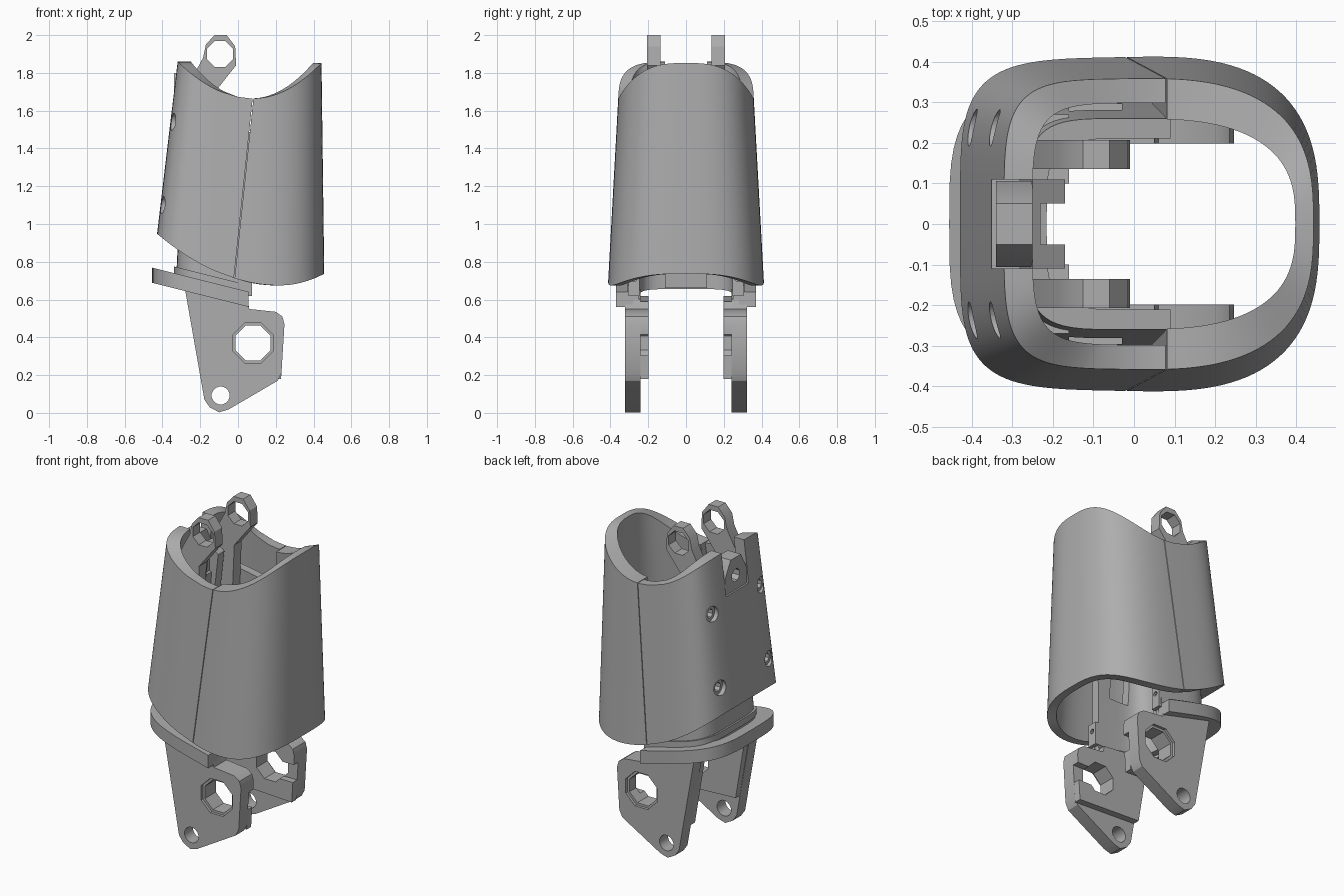
import bpy, bmesh, math
from mathutils import Vector, Matrix

if "Cube" in bpy.data.objects:
    bpy.data.objects.remove(bpy.data.objects["Cube"])

grey = bpy.data.materials.new("plain grey")
grey.use_nodes = True
COLOR = (0.42, 0.42, 0.42, 1)
grey.diffuse_color = COLOR
grey.node_tree.nodes["Principled BSDF"].inputs["Base Color"].default_value = COLOR


def finish(name, bm):
    bmesh.ops.recalc_face_normals(bm, faces=bm.faces)
    mesh = bpy.data.meshes.new(name)
    bm.to_mesh(mesh)
    bm.free()
    mesh.materials.append(grey)
    ob = bpy.data.objects.new(name, mesh)
    bpy.context.collection.objects.link(ob)
    return ob


def activate(ob):
    bpy.ops.object.select_all(action='DESELECT')
    ob.select_set(True)
    bpy.context.view_layer.objects.active = ob


def prism(name, pts, lo, hi, axis='y'):
    """Extrude a flat outline along one axis."""
    place = {'x': lambda p, h: (h, p[0], p[1]),
             'y': lambda p, h: (p[0], h, p[1]),
             'z': lambda p, h: (p[0], p[1], h)}[axis]
    bm = bmesh.new()
    face = bm.faces.new([bm.verts.new(place(p, lo)) for p in pts])
    out = bmesh.ops.extrude_face_region(bm, geom=[face])
    step = Vector(place((0, 0), hi - lo))
    bmesh.ops.translate(bm, vec=step, verts=[v for v in out['geom'] if isinstance(v, bmesh.types.BMVert)])
    return finish(name, bm)


def box(name, x, y, z):
    return prism(name, [(x[0], z[0]), (x[1], z[0]), (x[1], z[1]), (x[0], z[1])], *y)


def circle(u, v, r, n):
    return [(u + r * math.cos(math.tau * (i + .5) / n), v + r * math.sin(math.tau * (i + .5) / n)) for i in range(n)]


def cut(ob, *cutters):
    for c in cutters:
        mod = ob.modifiers.new("cut", 'BOOLEAN')
        mod.operation = 'DIFFERENCE'
        mod.solver = 'EXACT'
        mod.object = c
        activate(ob)
        bpy.ops.object.modifier_apply(modifier=mod.name)
        bpy.data.objects.remove(c)
    return ob


def mirror(ob):
    ob.modifiers.new("mirror", 'MIRROR').use_axis = (False, True, False)
    return ob


def smooth(ob):
    activate(ob)
    bpy.ops.object.shade_smooth_by_angle(angle=math.radians(30))


def lerp(a, b, t):
    return a + (b - a) * t


def oval(a, n):
    c, s = math.cos(a), math.sin(a)
    return (math.copysign(abs(c) ** (2 / n), c), math.copysign(abs(s) ** (2 / n), s))


def loft(name, rings, closed_ring, closed_stack=False):
    """Skin a stack of equal-sized rings."""
    bm = bmesh.new()
    rows = [[bm.verts.new(p) for p in r] for r in rings]
    n = len(rows[0])
    for i in range(len(rows) - (0 if closed_stack else 1)):
        a, b = rows[i], rows[(i + 1) % len(rows)]
        for j in range(n if closed_ring else n - 1):
            k = (j + 1) % n
            bm.faces.new((a[j], a[k], b[k], b[j]))
    if not closed_stack:
        bm.faces.new(rows[0])
        bm.faces.new(rows[-1])
    return bm


# --- Outer sleeve: tapered rounded tube with saddle-shaped rims ---
def rim_top(x):
    return 1.665 + (1.22 if x < .08 else 1.43) * (x - .08) ** 2


def rim_bottom(x):
    return .675 + (.65 if x < .22 else 1.1) * (x - .22) ** 2


def sleeve_point(a, t, wall_x, wall_y):
    ux, uy = oval(a, 4.5 if math.cos(a) < 0 else 2.9)
    x = ux * .43
    for _ in range(4):
        z = lerp(rim_bottom(x), rim_top(x), t)
        k = (z - .7) / 1.16
        hx = lerp(.457, .442, k) if ux > 0 else lerp(.458, .32, k)
        x = ux * hx
    hy = lerp(.412, .348, k)
    return (ux * (hx - wall_x), uy * (hy - lerp(wall_y[0], wall_y[1], t)), z)


def sleeve(name, wall_x, wall_y, side):
    steps, cols = 14, 112
    rows = [(i / steps, 0, (0, 0)) for i in range(steps + 1)]
    rows += [(1 - i / steps, wall_x, wall_y) for i in range(steps + 1)]
    rings = [[sleeve_point(math.tau * j / cols, *r) for j in range(cols)] for r in rows]
    bm = loft(name, rings, True, True)
    normal = Vector((.995, 0, -.104)) * side
    seam = Vector((.03, 0, 1.19)) - normal * .002
    bmesh.ops.bisect_plane(bm, geom=bm.verts[:] + bm.edges[:] + bm.faces[:], plane_co=seam,
                           plane_no=normal, clear_outer=True)
    bmesh.ops.holes_fill(bm, edges=[e for e in bm.edges if e.is_boundary], sides=0)
    return finish(name, bm)


front_sleeve = sleeve("front_sleeve", .045, (.05, .1), -1)
rear_sleeve = sleeve("rear_sleeve", .07, (.05, .06), 1)
cut(rear_sleeve, box("notch", (-.6, -.15), (-.11, .11), (1.6, 2)))
for y in (-.237, .237):
    for z, x in ((1.1, -.412), (1.54, -.36)):
        cut(rear_sleeve, prism("sink", circle(y, z, .046, 16), x - .1, x + .03, 'x'),
            prism("bore", circle(y, z, .028, 8), x - .1, x + .15, 'x'))


# --- Tilted half-ring collar and the inner frame above it ---
def horseshoe(hx, hy, wall, end, n=4.5):
    arc = [oval(math.radians(90 + 180 * i / 32), n) for i in range(33)]
    outer = [(u * hx, v * hy) for u, v in arc]
    inner = [(u * (hx - wall), v * (hy - wall)) for u, v in reversed(arc)]
    return [(end, hy)] + outer + [(end, -hy), (end, wall - hy)] + inner + [(end, hy - wall)]


def tilt(ob, slope):
    for v in ob.data.vertices:
        v.co.z -= slope * v.co.x
    return ob


collar = tilt(prism("collar", horseshoe(.455, .37, .09, .055, 3.6), .575, .655, 'z'), .25)
collar_lip = tilt(prism("collar_lip", horseshoe(.34, .31, .06, .06), .65, .69, 'z'), .25)

levels = [(.6, .33, 0), (.9, .315, 0), (1.2, .29, .02), (1.5, .265, .04)]
rings = [[(x, y, z - .2 * x) for x, y in horseshoe(hx, .3 - d, .05, .05 + d)] for z, hx, d in levels]
frame = finish("inner_frame", loft("inner_frame", rings, True))
cut(frame, box("window", (-.16, -.03), (-.5, .5), (.95, 1.2)))

spine = prism("spine", [(-.32, .68), (-.25, .66), (-.2, 1.4), (-.17, 1.66), (-.25, 1.72), (-.29, 1.5)], -.11, .11)
cut(spine, box("channel", (-.23, 0), (-.05, .05), (.5, 1.9)))
tab = prism("notch_tab", [(-.106, 1.48), (.106, 1.48), (.106, 1.7), (.05, 1.8), (-.05, 1.8), (-.106, 1.7)],
            -.34, -.25, 'x')
cut(tab, prism("tab_hole", circle(0, 1.69, .04, 8), -.5, 0, 'x'))

# --- Upper lugs ---
lug = prism("upper_lug", [(-.25, 1.25), (-.14, 1.25), (-.12, 1.7), (-.05, 1.79), (-.01, 1.84), (-.015, 1.94),
                          (-.06, 2), (-.125, 2), (-.17, 1.95), (-.185, 1.88), (-.255, 1.75)], .135, .207)
cut(lug, prism("lug_hole", circle(-.095, 1.9, .074, 8), 0, .5))
bridge = box("lug_bridge", (-.25, -.16), (.1, .27), (1.25, 1.42))

# --- Lower fork plates ---
outline = [(-.285, .68), (-.178, .07), (-.15, .03), (-.1, .003), (-.05, .018), (.21, .17), (.23, .21),
           (.246, .47), (.235, .51), (.2, .535), (.06, .55), (.05, .6)]
plate = prism("fork_plate", outline, .24, .322)
cut(plate, prism("big_hole", circle(.08, .37, .1, 8), .1, .5),
    prism("big_sink", circle(.08, .37, .115, 8), .305, .5),
    prism("pin_hole", circle(-.092, .092, .048, 16), .1, .5))
pad = prism("fork_pad", [(-.27, .62), (-.2, .2), (.228, .18), (.246, .47), (.235, .51), (.2, .535),
                         (.06, .55), (.05, .59)], .198, .242)
cut(pad, prism("pad_hole", circle(.08, .37, .1, 8), .1, .3),
    box("pad_slot", (.08, .4), (.1, .3), (.305, .415)))

# --- Small screw blocks at the frame's open ends ---
block = box("screw_block", (0, .075), (.245, .305), (.62, .76))
cut(block, prism("block_hole", circle(.275, .71, .015, 8), -.1, .2, 'x'))

for part in (lug, bridge, plate, pad, block):
    mirror(part)
for part in (front_sleeve, rear_sleeve, collar, collar_lip, frame, spine, tab, lug, bridge, plate, pad, block):
    smooth(part)
